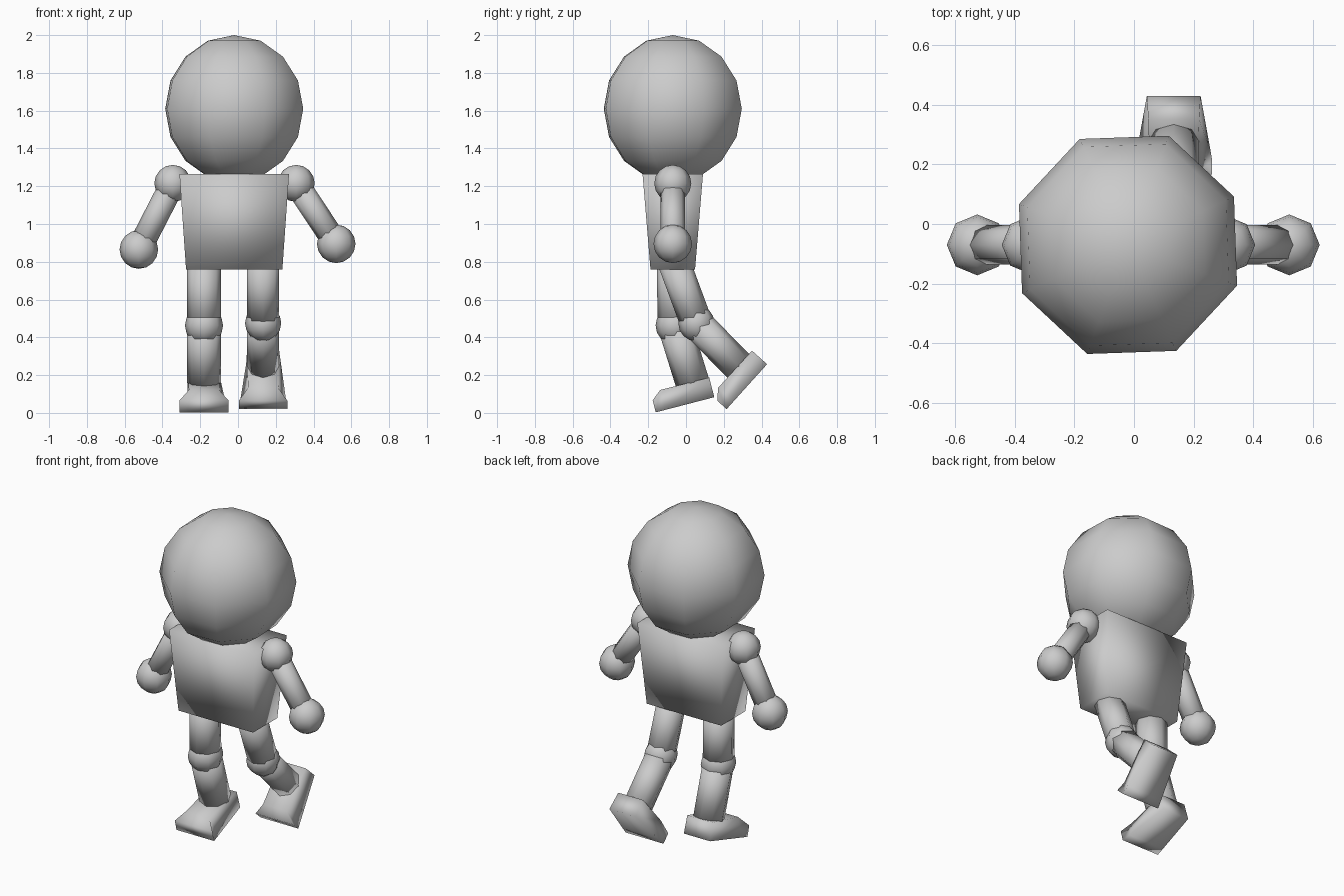
import bpy, bmesh, math
from mathutils import Vector, Matrix

if "Cube" in bpy.data.objects:
    bpy.data.objects.remove(bpy.data.objects["Cube"], do_unlink=True)

grey = bpy.data.materials.new("plain_grey")
grey.use_nodes = True
grey.diffuse_color = (0.6, 0.6, 0.6, 1)
grey.node_tree.nodes["Principled BSDF"].inputs["Base Color"].default_value = (0.6, 0.6, 0.6, 1)

SIDES = 8
DEPTH = -0.07      # common y of the body parts


def finish(name, bm, matrix):
    """Turn a bmesh into a smooth shaded grey object."""
    bmesh.ops.recalc_face_normals(bm, faces=bm.faces)
    for face in bm.faces:
        face.smooth = True
    mesh = bpy.data.meshes.new(name)
    bm.to_mesh(mesh)
    bm.free()
    mesh.materials.append(grey)
    obj = bpy.data.objects.new(name, mesh)
    obj.matrix_world = matrix
    bpy.context.collection.objects.link(obj)
    return obj


def ball(name, centre, radius, turn=0.0):
    bm = bmesh.new()
    bmesh.ops.create_uvsphere(bm, u_segments=SIDES, v_segments=SIDES, radius=radius)
    spin = Matrix.Rotation(math.radians(turn), 4, 'Z')
    return finish(name, bm, Matrix.Translation(centre) @ spin)


def limb(name, start, end, radius):
    start, end = Vector(start), Vector(end)
    axis = end - start
    bm = bmesh.new()
    bmesh.ops.create_cone(bm, cap_ends=True, segments=SIDES, radius1=radius,
                          radius2=radius, depth=axis.length)
    tilt = Vector((0, 0, 1)).rotation_difference(axis.normalized()).to_matrix().to_4x4()
    return finish(name, bm, Matrix.Translation((start + end) / 2) @ tilt)


def loft(name, rings, matrix):
    """Skin a row of four-cornered rings and close both ends."""
    bm = bmesh.new()
    loops = [[bm.verts.new(p) for p in ring] for ring in rings]
    for a, b in zip(loops, loops[1:]):
        for i in range(4):
            j = (i + 1) % 4
            bm.faces.new((a[i], a[j], b[j], b[i]))
    bm.faces.new(loops[0])
    bm.faces.new(loops[-1])
    return finish(name, bm, matrix)


# Head and tapered torso
ball("head", (-0.02, DEPTH, 1.61), 0.39, 24.5)
torso = [[(sx * w, sy * d, z) for sx, sy in ((-1, -1), (1, -1), (1, 1), (-1, 1))]
         for w, d, z in ((0.255, 0.118, 0.76), (0.29, 0.16, 1.265))]
loft("torso", torso, Matrix.Translation((-0.02, DEPTH, 0)))

# Arms: shoulder ball, straight arm, round hand
for side, shoulder_x, hand_x, hand_z in (("right", -0.345, -0.525, 0.865),
                                         ("left", 0.308, 0.52, 0.895)):
    shoulder = (shoulder_x, DEPTH, 1.215)
    hand = (hand_x, DEPTH, hand_z)
    ball(side + "_shoulder", shoulder, 0.098)
    limb(side + "_arm", shoulder, hand, 0.066)
    ball(side + "_hand", hand, 0.102)


# Foot runs from the toe along y: distance, sole width, top width, top height
def foot(name, toe, tilt):
    rings = [[(-sole / 2, y, 0), (sole / 2, y, 0), (top / 2, y, h), (-top / 2, y, h)]
             for y, sole, top, h in ((0, 0.257, 0.257, 0.066),
                                     (0.053, 0.245, 0.16, 0.109),
                                     (0.32, 0.18, 0.17, 0.107))]
    loft(name, rings, Matrix.Translation(toe) @ Matrix.Rotation(math.radians(tilt), 4, 'X'))


# Legs: the right one stands, the left one swings back
for side, x, r, knee, ankle, toe, tilt in (
        ("right", -0.18, 0.09, (-0.06, 0.463), (0.034, 0.16), (-0.16, 0.003), 14.5),
        ("left", 0.133, 0.085, (0.055, 0.475), (0.28, 0.245), (0.215, 0.02), 48)):
    knee_point = (x, *knee)
    limb(side + "_thigh", (x, -0.065, 0.8), knee_point, r)
    ball(side + "_knee", knee_point, r + 0.011)
    limb(side + "_shin", knee_point, (x, *ankle), r)
    foot(side + "_foot", (x, *toe), tilt)
